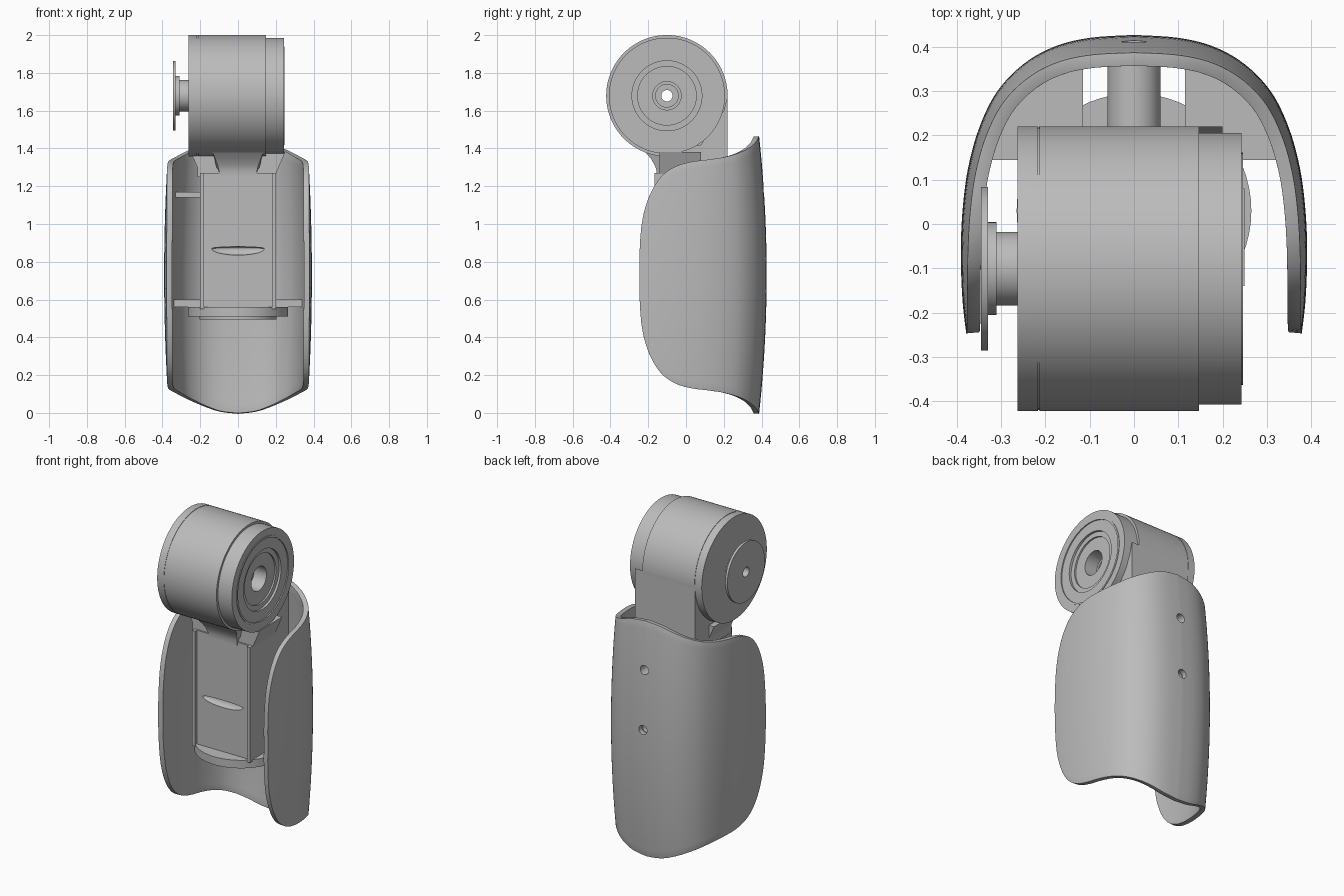
import bpy, bmesh, math
from mathutils import Matrix

if "Cube" in bpy.data.objects:
    bpy.data.objects.remove(bpy.data.objects["Cube"])

grey = bpy.data.materials.new("satin grey")
grey.use_nodes = True
grey.diffuse_color = (0.5, 0.5, 0.5, 1)
grey.node_tree.nodes["Principled BSDF"].inputs["Base Color"].default_value = (0.5, 0.5, 0.5, 1)


def select_only(ob):
    bpy.ops.object.select_all(action='DESELECT')
    ob.select_set(True)
    bpy.context.view_layer.objects.active = ob


def smooth(ob):
    select_only(ob)
    bpy.ops.object.shade_smooth_by_angle(angle=math.radians(35))


def make(name, bm, rounded=True):
    bmesh.ops.recalc_face_normals(bm, faces=bm.faces)
    mesh = bpy.data.meshes.new(name)
    bm.to_mesh(mesh)
    bm.free()
    mesh.materials.append(grey)
    ob = bpy.data.objects.new(name, mesh)
    bpy.context.collection.objects.link(ob)
    if rounded:
        smooth(ob)
    return ob


def box(name, x, y, z):
    bm = bmesh.new()
    bmesh.ops.create_cube(bm, size=1)
    for v in bm.verts:
        v.co = [(a + b) / 2 + c * (b - a) for (a, b), c in zip((x, y, z), v.co)]
    return make(name, bm, False)


def cylinder(name, radius, centre, depth, along_y=False):
    bm = bmesh.new()
    m = Matrix.Translation(centre)
    if along_y:
        m = m @ Matrix.Rotation(math.pi / 2, 4, 'X')
    bmesh.ops.create_cone(bm, cap_ends=True, segments=64, radius1=radius,
                          radius2=radius, depth=depth, matrix=m)
    return make(name, bm)


def prism(name, corners, offset):
    """Extrude a flat outline of 3D corners by an offset."""
    bm = bmesh.new()
    face = bm.faces.new([bm.verts.new(c) for c in corners])
    res = bmesh.ops.extrude_face_region(bm, geom=[face])
    bmesh.ops.translate(bm, vec=offset,
                        verts=[v for v in res["geom"] if isinstance(v, bmesh.types.BMVert)])
    return make(name, bm)


def cut(ob, cutter):
    """Subtract the cutter and bake every modifier of the object."""
    mod = ob.modifiers.new("cut", 'BOOLEAN')
    mod.operation = 'DIFFERENCE'
    mod.solver = 'EXACT'
    mod.object = cutter
    select_only(ob)
    bpy.ops.object.convert(target='MESH')
    bpy.data.objects.remove(cutter)
    smooth(ob)


def spline(pts, steps):
    """Catmull-Rom curve through the points."""
    out = []
    for i in range(len(pts) - 1):
        a, b, c, d = (pts[min(max(k, 0), len(pts) - 1)] for k in range(i - 1, i + 3))
        for s in range(steps):
            t = s / steps
            out.append([0.5 * (2 * q + (r - p) * t + (2 * p - 5 * q + 4 * r - w) * t ** 2
                               + (3 * q - p - 3 * r + w) * t ** 3)
                        for p, q, r, w in zip(a, b, c, d)])
    return out + [list(pts[-1])]


# Curved shell: half path as (x, y at the rim, half height)
MID, TALL, BACK = 0.73, 0.735, 0.387
half = [(0, BACK, TALL), (.1, .381, .724), (.18, .363, .7), (.25, .327, .672),
        (.31, .27, .645), (.35, .196, .624), (.375, .113, .611), (.387, .03, .6),
        (.391, -.05, .577), (.39, -.12, .532), (.387, -.175, .458), (.383, -.215, .36),
        (.38, -.237, .25), (.379, -.247, .1)]


def on_shell(x, y, dz):
    """Shell point at height dz from the middle."""
    bulge = 0.04 * max(0, y / BACK) * (1 - (dz / TALL) ** 2)
    return x * (1 - 0.045 * (dz / 0.6) ** 2), y + bulge, MID + dz


right_half = spline(half, 5)
path = [(-x, y, h) for x, y, h in reversed(right_half[1:])] + right_half
ROWS = 32
bm = bmesh.new()
grid = [[bm.verts.new(on_shell(x, y, h * (2 * j / ROWS - 1))) for j in range(ROWS + 1)]
        for x, y, h in path]
for a, b in zip(grid, grid[1:]):
    for j in range(ROWS):
        bm.faces.new((a[j], a[j + 1], b[j + 1], b[j]))
bmesh.ops.recalc_face_normals(bm, faces=bm.faces)
bm.faces.ensure_lookup_table()
outward = bm.faces[len(bm.faces) // 2].normal.y > 0
shell = make("shell", bm)
solid = shell.modifiers.new("thickness", 'SOLIDIFY')
solid.thickness = 0.03
solid.offset = -1 if outward else 1
bevel = shell.modifiers.new("round rim", 'BEVEL')
bevel.width = 0.011
bevel.segments = 3
bevel.limit_method = 'ANGLE'
bevel.angle_limit = math.radians(50)

# Screw holes and the posts behind them
for label, z in (("upper", 1.17), ("lower", 0.8)):
    cut(shell, cylinder("cutter", 0.028, (0, 0.4, z), 0.2, True))
    post = cylinder(label + "_post", 0.06, (0, 0.295, z), 0.19, True)
    cut(post, cylinder("cutter", 0.028, (0, 0.4, z), 0.12, True))


# Ribs that run from the bracket to the inside of the shell
def rib(name, side, inner, low, high):
    edge = [on_shell(x, y, low - MID) for x, y, h in right_half]
    edge = [(x * 0.96, y * 0.96) for x, y, z in edge if x >= inner and y >= 0.15]
    outline = [(inner, 0.145), (inner, edge[0][1])] + edge + [(edge[-1][0], 0.145)]
    prism(name, [(side * x, y, low) for x, y in outline], (0, 0, high - low))


rib("left_lower_rib", 1, 0.115, 0.56, 0.6)
rib("right_lower_rib", -1, 0.115, 0.56, 0.6)
rib("right_upper_rib", -1, 0.115, 1.14, 1.17)

# Motor drum with stem, flange and stepped end, turned about the x axis
AXIS_Y, AXIS_Z = -0.101, 1.679
profile = [(-.345, .03), (.1, .03), (.1, .06), (.13, .06), (.13, .075), (.215, .075),
           (.215, .155), (.225, .155), (.225, .185), (.239, .185), (.239, .25),
           (.246, .25), (.246, .262), (.243, .262), (.243, .307), (.147, .307),
           (.147, .3215), (-.213, .3215), (-.213, .319), (-.217, .319), (-.217, .3215),
           (-.263, .3215), (-.263, .083), (-.31, .083), (-.31, .105), (-.33, .105),
           (-.33, .185), (-.345, .185)]
bm = bmesh.new()
N = 96
rings = [[bm.verts.new((x, AXIS_Y + r * math.cos(2 * math.pi * k / N),
                        AXIS_Z + r * math.sin(2 * math.pi * k / N))) for k in range(N)]
         for x, r in profile]
for a, b in zip(rings, rings[1:] + rings[:1]):
    for k in range(N):
        n = (k + 1) % N
        bm.faces.new((a[k], b[k], b[n], a[n]))
make("motor_drum", bm)

# Neck: flat back tangent to the drum, and a flared fillet at the front
prism("neck_back", [(-.215, y, z) for y, z in
                    ((.22, 1.679), (.22, 1.25), (-.14, 1.25), (-.14, 1.37), (.08, 1.42), (.2, 1.6))],
      (.415, 0, 0))
fillet = [(-.155, 1.25, .1), (-.155, 1.28, .1), (-.165, 1.31, .107), (-.185, 1.345, .12),
          (-.215, 1.38, .135), (-.1, 1.4, .135), (-.1, 1.25, .1)]
bm = bmesh.new()
ends = [[bm.verts.new((s * w, y, z)) for y, z, w in fillet] for s in (-1, 1)]
for e in ends:
    bm.faces.new(e)
for i in range(len(fillet)):
    bm.faces.new((ends[0][i - 1], ends[0][i], ends[1][i], ends[1][i - 1]))
make("neck_fillet", bm)

# Tapered collar between the drum and the bracket
bm = bmesh.new()
bmesh.ops.create_cube(bm, size=1)
for v in bm.verts:
    top = v.co.z > 0
    v.co = (math.copysign(0.25 if top else 0.2, v.co.x), 0.08 if v.co.y > 0 else -0.14,
            1.38 if top else 1.265)
make("neck_collar", bm, False)

# Bracket: shallow panel between two side walls, with a thumb scoop
FRONT = -0.15
panel = box("bracket_panel", (-.18, .18), (FRONT, .22), (.55, 1.27))
bm = bmesh.new()
bmesh.ops.create_uvsphere(bm, u_segments=32, v_segments=16, radius=1)
for v in bm.verts:
    x, y, z = v.co
    v.co = (x * .14, FRONT + y * .03, .87 + z * (.01 if z > 0 else .035))
cut(panel, make("cutter", bm))
for side, s in (("left", 1), ("right", -1)):
    box(side + "_bracket_wall", sorted((s * .18, s * .2)), (-.168, .22), (.55, 1.27))

# Round base under the bracket
cylinder("base_disc", 0.265, (0, 0.03, 0.535), 0.05)
cylinder("base_step", 0.205, (0, 0.03, 0.505), 0.02)
